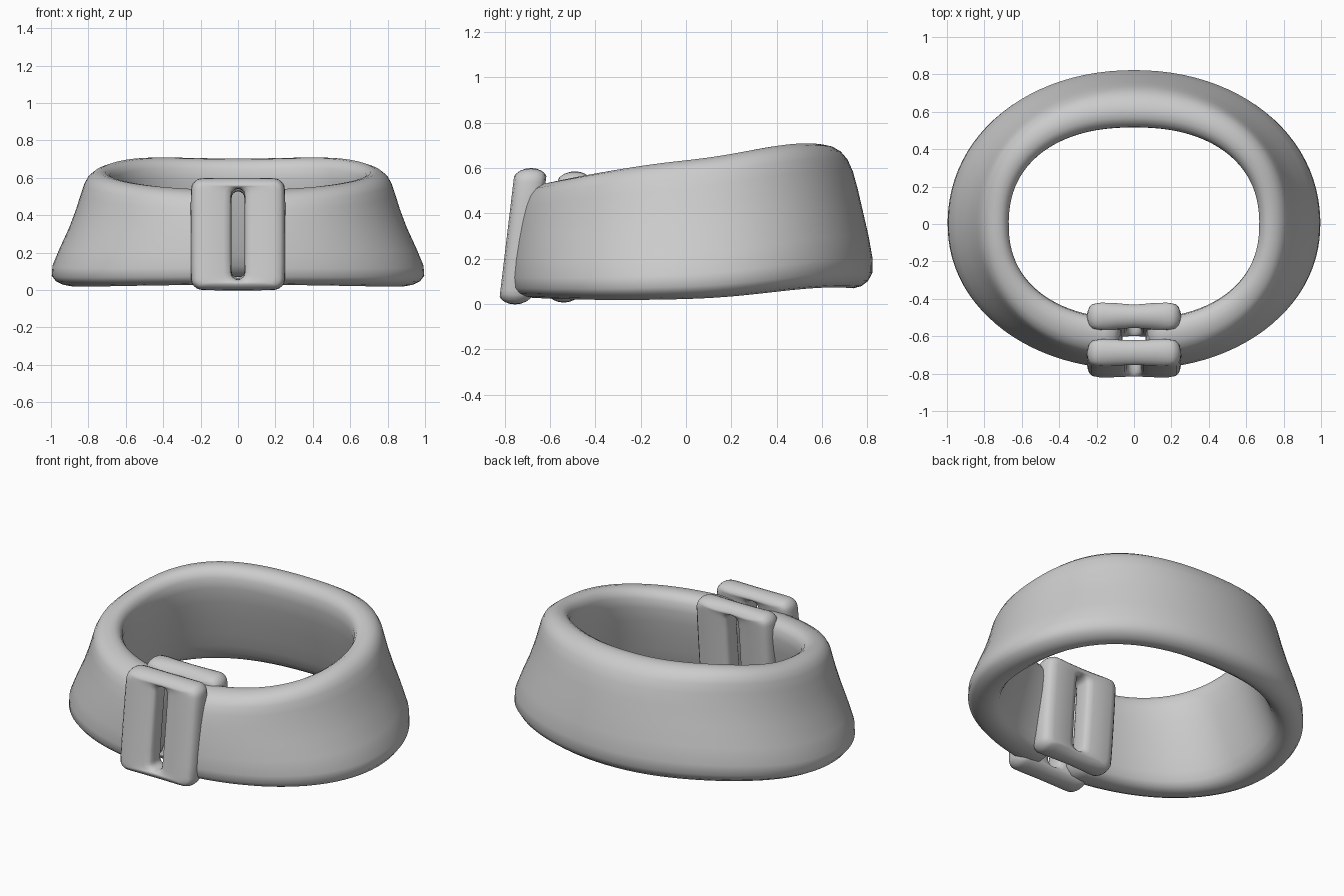
import bpy, bmesh, math

if "Cube" in bpy.data.objects:
    bpy.data.objects.remove(bpy.data.objects["Cube"])


def finish(name, bm, levels):
    bmesh.ops.recalc_face_normals(bm, faces=bm.faces)
    me = bpy.data.meshes.new(name)
    bm.to_mesh(me)
    bm.free()
    for p in me.polygons:
        p.use_smooth = True
    ob = bpy.data.objects.new(name, me)
    bpy.context.collection.objects.link(ob)
    sub = ob.modifiers.new("smooth", 'SUBSURF')
    sub.levels = sub.render_levels = levels
    return ob


def bridge(bm, a, b):
    n = len(a)
    for i in range(n):
        j = (i + 1) % n
        bm.faces.new((a[i], a[j], b[j], b[i]))


# Collar: cross-section given at front, side and back as (distance, height)
FRONT = [(.765, .045), (.787, .09), (.762, .3), (.735, .44), (.69, .515), (.60, .542),
         (.525, .53), (.497, .46), (.53, .28), (.575, .08), (.60, .035), (.69, .022)]
SIDE = [(.985, .045), (1.022, .10), (.893, .34), (.838, .53), (.81, .61), (.74, .642),
        (.68, .625), (.658, .55), (.72, .32), (.79, .10), (.82, .04), (.90, .012)]
BACK = [(.812, .095), (.84, .17), (.778, .42), (.74, .60), (.69, .68), (.605, .712),
        (.53, .69), (.503, .61), (.565, .38), (.63, .16), (.665, .09), (.74, .058)]


def power(v, e):
    return math.copysign(abs(v) ** e, v)


def collar():
    bm = bmesh.new()
    gap, n = .05, 48
    rings = []
    for i in range(n + 1):
        t = -math.pi / 2 + gap + (2 * math.pi - 2 * gap) * i / n
        c, s = math.cos(t), math.sin(t)
        wave = .018 * math.sin(2 * t) ** 2 if s > 0 else 0  # raised rear corners
        ring = []
        for k, (f, sd, b) in enumerate(zip(FRONT, SIDE, BACK)):
            e = .88 if 4 <= k <= 10 else .96
            y = power(s, e) * (b[0] if s > 0 else f[0])
            z = sd[1] + s * (b[1] - f[1]) / 2 + s * s * ((b[1] + f[1]) / 2 - sd[1])
            ring.append(bm.verts.new((power(c, e) * sd[0], y, z + wave)))
        rings.append(ring)
    for a, b in zip(rings, rings[1:]):
        bridge(bm, a, b)
    bm.faces.new(rings[0])
    bm.faces.new(rings[-1])
    return finish("collar_band", bm, 1)


# Slotted plates: rounded rectangles with a rounded vertical slot
def rounded_rect(w, h, r):
    pts = []
    for q, (sx, sz) in enumerate([(1, 1), (-1, 1), (-1, -1), (1, -1)]):
        for k in range(5):
            a = math.pi / 2 * (q + k / 4)
            pts.append((sx * (w - r) + r * math.cos(a), sz * (h - r) + r * math.sin(a)))
        if q in (0, 2):
            pts.append((0, sz * h))
    return pts


def plate(name, z0, z1, y0, y1, thick, dent):
    bm = bmesh.new()
    hw, hh, zc = .258, (z1 - z0) / 2, (z0 + z1) / 2
    sw, sh = .034, hh - .064
    # (kind, grow or inset, half depth) around one half of the bar section
    half = [("slot", .004, thick * .62), ("slot", .018, thick * .84),
            ("rim", .042, thick), ("rim", .013, thick * .7)]
    steps = half + [("rim", 0, 0)] + [(k, d, -v) for k, d, v in reversed(half)]
    steps.append(("slot", 0, 0))
    loops = []
    for kind, d, v in steps:
        if kind == "slot":
            pts = rounded_rect(sw + d, sh + d * .7, sw + d * .7)
        else:
            pts = rounded_rect(hw - d, hh - d, .07 - d)
        loop = []
        for x, z in pts:
            f = dent if kind == "rim" and x == 0 else 1  # thinner at the middle
            y = y0 + (y1 - y0) * (z + hh) / (2 * hh) + v * f
            loop.append(bm.verts.new((x, y, zc + z)))
        loops.append(loop)
    for i, a in enumerate(loops):
        bridge(bm, a, loops[(i + 1) % len(loops)])
    return finish(name, bm, 1)


collar()
plate("outer_slotted_plate", -.006, .604, -.755, -.682, .077, .85)
plate("inner_slotted_plate", .002, .59, -.54, -.489, .078, .68)
